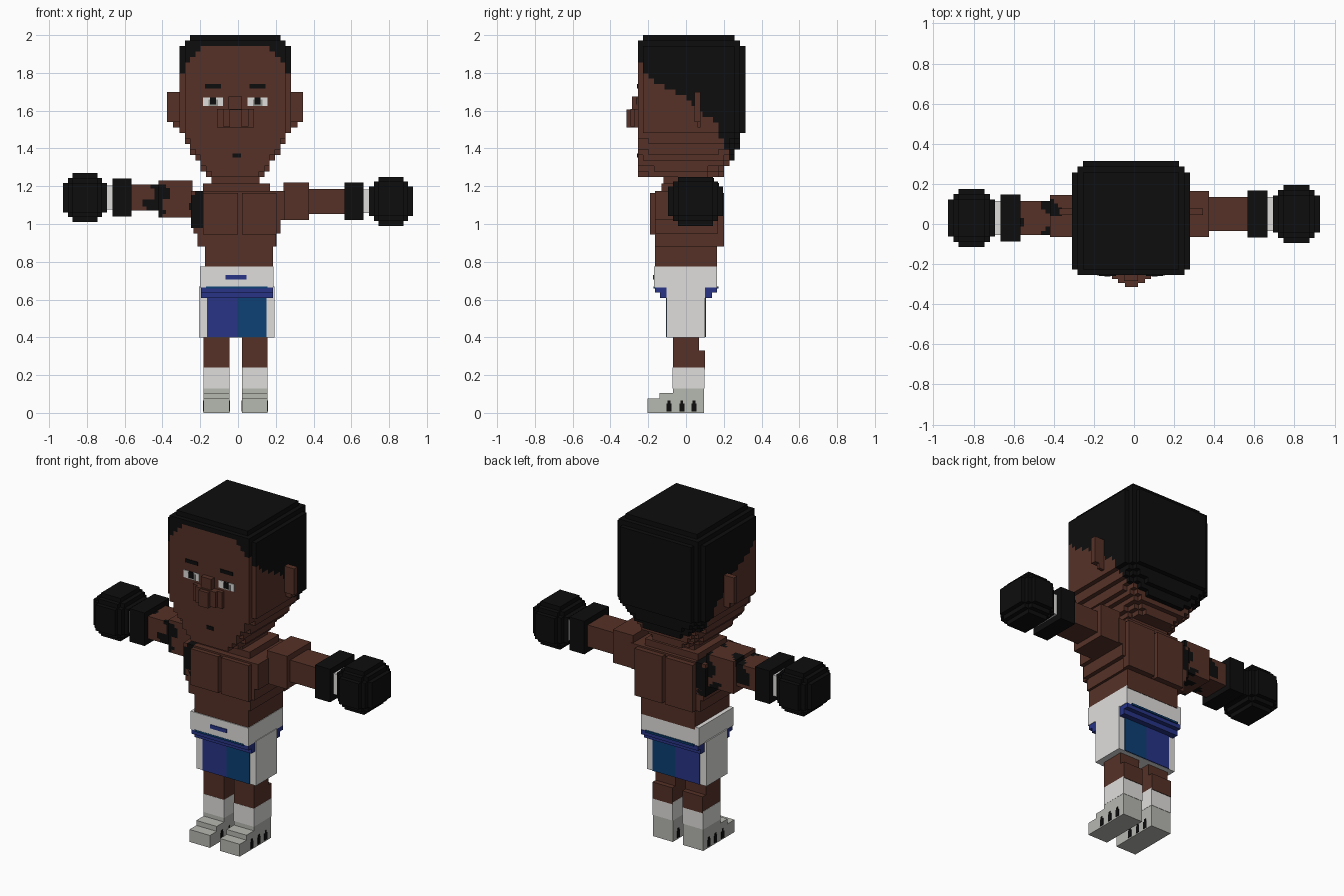
import bpy, bmesh, math
from mathutils import Vector

if "Cube" in bpy.data.objects:
    bpy.data.objects.remove(bpy.data.objects["Cube"])

COLOURS = {
    "skin": (0.092, 0.031, 0.021), "black": (0.004, 0.004, 0.004),
    "white": (0.74, 0.73, 0.72), "shoe_grey": (0.47, 0.48, 0.44),
    "royal_blue": (0.02, 0.034, 0.24), "deep_blue": (0.004, 0.05, 0.177),
    "eye_grey": (0.3, 0.3, 0.28),
}
MATS = {}
for key, rgb in COLOURS.items():
    MATS[key] = bpy.data.materials.new(key)
    MATS[key].diffuse_color = (*rgb, 1)


def finish(name, bm, colours):
    mesh = bpy.data.meshes.new(name)
    bm.to_mesh(mesh)
    bm.free()
    for c in colours:
        mesh.materials.append(MATS[c])
    ob = bpy.data.objects.new(name, mesh)
    bpy.context.collection.objects.link(ob)
    return ob


def box(name, colour, x, y, z):
    """Box from (min, max) pairs."""
    bm = bmesh.new()
    bmesh.ops.create_cube(bm, size=1)
    for v in bm.verts:
        v.co = Vector([(a + b) / 2 + c * (b - a) for (a, b), c in zip((x, y, z), v.co)])
    return finish(name, bm, [colour])


def voxels(name, colours, x, y, z, cell, inside=lambda p: True, pick=lambda p: 0):
    """Shell of small cubes: inside() gives the shape, pick() the colour slot."""
    lo = Vector((x[0], y[0], z[0]))
    size = [b - a for a, b in (x, y, z)]
    n = [max(1, round(s / cell)) for s in size]
    d = [s / k for s, k in zip(size, n)]
    at = lambda i: lo + Vector([(i[k] + 0.5) * d[k] for k in range(3)])
    cells = {(i, j, k) for i in range(n[0]) for j in range(n[1]) for k in range(n[2])
             if inside(at((i, j, k)))}
    bm, cache = bmesh.new(), {}

    def vert(g):
        if g not in cache:
            cache[g] = bm.verts.new(lo + Vector([g[k] * d[k] for k in range(3)]))
        return cache[g]

    for c in cells:
        slot = pick(at(c))
        for axis in range(3):
            for side in (0, 1):
                nb = list(c)
                nb[axis] += 2 * side - 1
                if tuple(nb) in cells:
                    continue
                u, w = (axis + 1) % 3, (axis + 2) % 3
                ring = []
                for a, b in ((0, 0), (1, 0), (1, 1), (0, 1)):
                    g = list(c)
                    g[axis] += side
                    g[u] += a
                    g[w] += b
                    ring.append(vert(tuple(g)))
                f = bm.faces.new(ring if side else ring[::-1])
                f.material_index = slot
    return finish(name, bm, colours)


def interp(table, t):
    for (a, p), (b, q) in zip(table, table[1:]):
        if t <= b:
            return p + (q - p) * max(0, (t - a) / (b - a))
    return table[-1][1]


# Head: rounded crown and back, tapering jaw, stepped hairline
JAW = [(1.25, 0.16), (1.34, 0.09), (1.42, 0.045), (1.5, 0)]
HAIRLINE = [(-0.25, 1.81), (-0.14, 1.735), (0.02, 1.66), (0.1, 1.58),
            (0.165, 1.54), (0.175, 1.47), (0.245, 1.34)]
CX = -0.015


def in_head(p, r=0.1):
    inset = interp(JAW, p.z)
    back = 0.315 - 0.8 * inset
    dx = max(abs(p.x - CX) - (0.295 - inset - r), 0)
    dy = max(p.y - (back - r), 0.65 * (-0.255 + r - p.y), 0)
    dz = max(p.z - (2.0 - r), 0)
    return abs(p.x - CX) < 0.297 - inset and p.y < back and math.hypot(dx, dy, dz) < r


def hair(p):
    if p.y < -0.225:
        return int(p.z > 1.945 - 1.2 * max(abs(p.x - CX) - 0.18, 0))
    return int(p.z > interp(HAIRLINE, p.y))


voxels("head", ["skin", "black"], (-0.31, 0.28), (-0.255, 0.315), (1.25, 2.0), 0.0287, in_head, hair)

# Ears
for side, (a, b, c) in {"left": (-0.375, -0.345, -0.3), "right": (0.345, 0.315, 0.27)}.items():
    box("ear_" + side, "skin", sorted((a, c)), (0.045, 0.078), (1.54, 1.70))
    box("ear_lobe_" + side, "skin", sorted((b, c)), (0.06, 0.078), (1.51, 1.54))

# Nose
box("nose_base", "skin", (-0.11, 0.085), (-0.275, -0.25), (1.51, 1.61))
box("nose_middle", "skin", (-0.08, 0.055), (-0.295, -0.25), (1.515, 1.61))
box("nose_tip", "skin", (-0.045, 0.02), (-0.315, -0.25), (1.51, 1.605))
box("nose_bridge", "skin", (-0.05, 0.02), (-0.285, -0.25), (1.6, 1.675))

# Eyes, brows and mouth as thin plates
for side, x in (("left", -0.185), ("right", 0.05)):
    box("eye_white_" + side, "white", (x, x + 0.105), (-0.258, -0.252), (1.625, 1.67))
    box("iris_" + side, "eye_grey", (x + 0.03, x + 0.08), (-0.26, -0.253), (1.625, 1.66))
    box("pupil_" + side, "black", (x + 0.037, x + 0.068), (-0.262, -0.254), (1.632, 1.67))
    box("brow_" + side, "black", (x + 0.01, x + 0.095), (-0.259, -0.252), (1.718, 1.74))
box("mouth", "black", (-0.03, 0.015), (-0.259, -0.252), (1.352, 1.374))


# Torso; one shoulder carries a blotchy tattoo
def tattoo(p):
    v = (math.sin(31 * p.x + 17 * p.z) * math.cos(37 * p.z - 11 * p.y)
         + 0.7 * math.sin(43 * p.y + 23 * p.x + 1.3))
    return int(v > 0.5)


def chest_tattoo(p):
    return int(p.z > 0.98 and abs(p.x + 0.215) + 0.5 * abs(p.z - 1.06) < 0.075
               or (p.y > 0 and tattoo(p)))


box("neck", "skin", (-0.14, 0.115), (-0.12, 0.12), (1.15, 1.27))
box("collar", "skin", (-0.185, 0.17), (-0.13, 0.15), (1.15, 1.215))
box("chest", "skin", (-0.16, 0.25), (-0.165, 0.17), (1.02, 1.175))
voxels("tattooed_chest_side", ["skin", "black"], (-0.25, -0.16), (-0.165, 0.17),
       (0.98, 1.175), 0.022, pick=chest_tattoo)
box("ribs_upper", "skin", (-0.235, 0.225), (-0.165, 0.17), (0.95, 1.02))
box("ribs_lower", "skin", (-0.215, 0.2), (-0.165, 0.17), (0.88, 0.95))
box("waist", "skin", (-0.175, 0.185), (-0.165, 0.165), (0.76, 0.88))
for side, x in (("left", (-0.185, 0.0)), ("right", (0.02, 0.205))):
    box("chest_muscle_" + side, "skin", x, (-0.19, -0.15), (0.945, 1.165))
    box("back_muscle_" + side, "skin", x, (0.15, 0.2), (0.88, 1.165))

# Arms, wrist bands and gloves; each arm sits at its own centre line (y, z)
for side, s, y, z in (("left", -1, 0.03, 1.14), ("right", 1, 0.05, 1.12)):
    def span(a, b):
        return tuple(sorted((s * a, s * b)))

    def around(c, h):
        return (c - h, c + h)

    if s < 0:
        voxels("arm_left", ["skin", "black"], span(0.42, 0.57), around(y, 0.085),
               around(z, 0.068), 0.02, pick=tattoo)
        voxels("shoulder_left", ["skin", "black"], span(0.24, 0.42), around(y + 0.01, 0.105),
               around(z - 0.008, 0.098), 0.02, pick=tattoo)
    else:
        box("arm_right", "skin", span(0.3, 0.57), around(y, 0.085), around(z, 0.066))
        box("shoulder_right", "skin", span(0.24, 0.375), around(y, 0.115), around(z, 0.1))
    box("wrist_band_" + side, "black", span(0.565, 0.665), around(y, 0.118), around(z, 0.1))
    box("wrist_wrap_" + side, "white", span(0.66, 0.71), around(y, 0.085), around(z, 0.063))

    def rounded(p, r=0.095):
        q = (abs(abs(p.x) - 0.81), abs(p.y - y), abs(p.z - z))
        return math.hypot(*[max(a - (h - r), 0) for a, h in zip(q, (0.117, 0.145, 0.13))]) < r

    voxels("glove_" + side, ["black"], span(0.693, 0.927), around(y, 0.145), around(z, 0.13),
           0.027, rounded)

# Shorts
box("waistband", "white", (-0.2, 0.188), (-0.17, 0.163), (0.665, 0.775))
box("waistband_stripe", "royal_blue", (-0.065, 0.045), (-0.174, -0.168), (0.707, 0.73))
box("shorts", "white", (-0.207, 0.192), (-0.102, 0.1), (0.4, 0.67))
for side, s, edge in (("front", -1, 0.102), ("back", 1, 0.1)):
    def depth(d):
        return tuple(sorted((s * 0.08, s * d)))
    box("blue_band_top_" + side, "royal_blue", (-0.195, 0.186), depth(0.165), (0.637, 0.664))
    box("blue_band_low_" + side, "royal_blue", (-0.195, 0.186), depth(0.138), (0.607, 0.64))
    box("band_edge_" + side, "deep_blue", (-0.17, 0.155), depth(0.172), (0.659, 0.67))
    box("left_panel_" + side, "royal_blue", (-0.163, -0.003), depth(edge + 0.005), (0.401, 0.61))
    box("right_panel_" + side, "deep_blue", (-0.003, 0.152), depth(edge + 0.005), (0.401, 0.61))

# Legs, socks and stepped shoes with dark side marks
for side, x in (("left", (-0.182, -0.045)), ("right", (0.022, 0.155))):
    box("leg_" + side, "skin", x, (-0.07, 0.07), (0.23, 0.41))
    box("calf_" + side, "skin", x, (0.06, 0.1), (0.23, 0.33))
    box("sock_" + side, "white", (x[0] - 0.001, x[1] + 0.001), (-0.071, 0.097), (0.13, 0.24))
    box("shoe_ankle_" + side, "shoe_grey", x, (-0.07, 0.095), (0.06, 0.135))
    box("shoe_instep_" + side, "shoe_grey", x, (-0.14, 0.09), (0.04, 0.105))
    box("shoe_sole_" + side, "shoe_grey", x, (-0.205, 0.095), (0.0, 0.075))
    for i, y in enumerate((-0.09, -0.022, 0.042)):
        for face, px in (("a", x[0]), ("b", x[1])):
            box(f"shoe_mark_{side}_{face}{i}", "black", (px - 0.003, px + 0.003),
                (y - 0.013, y + 0.013), (0.008, 0.05))
            box(f"shoe_mark_tip_{side}_{face}{i}", "black", (px - 0.003, px + 0.003),
                (y - 0.007, y + 0.007), (0.05, 0.065))

for m in bpy.data.materials:
    if m.users and not m.is_grease_pencil:
        m.use_nodes = True
        m.node_tree.nodes["Principled BSDF"].inputs["Base Color"].default_value = m.diffuse_color
